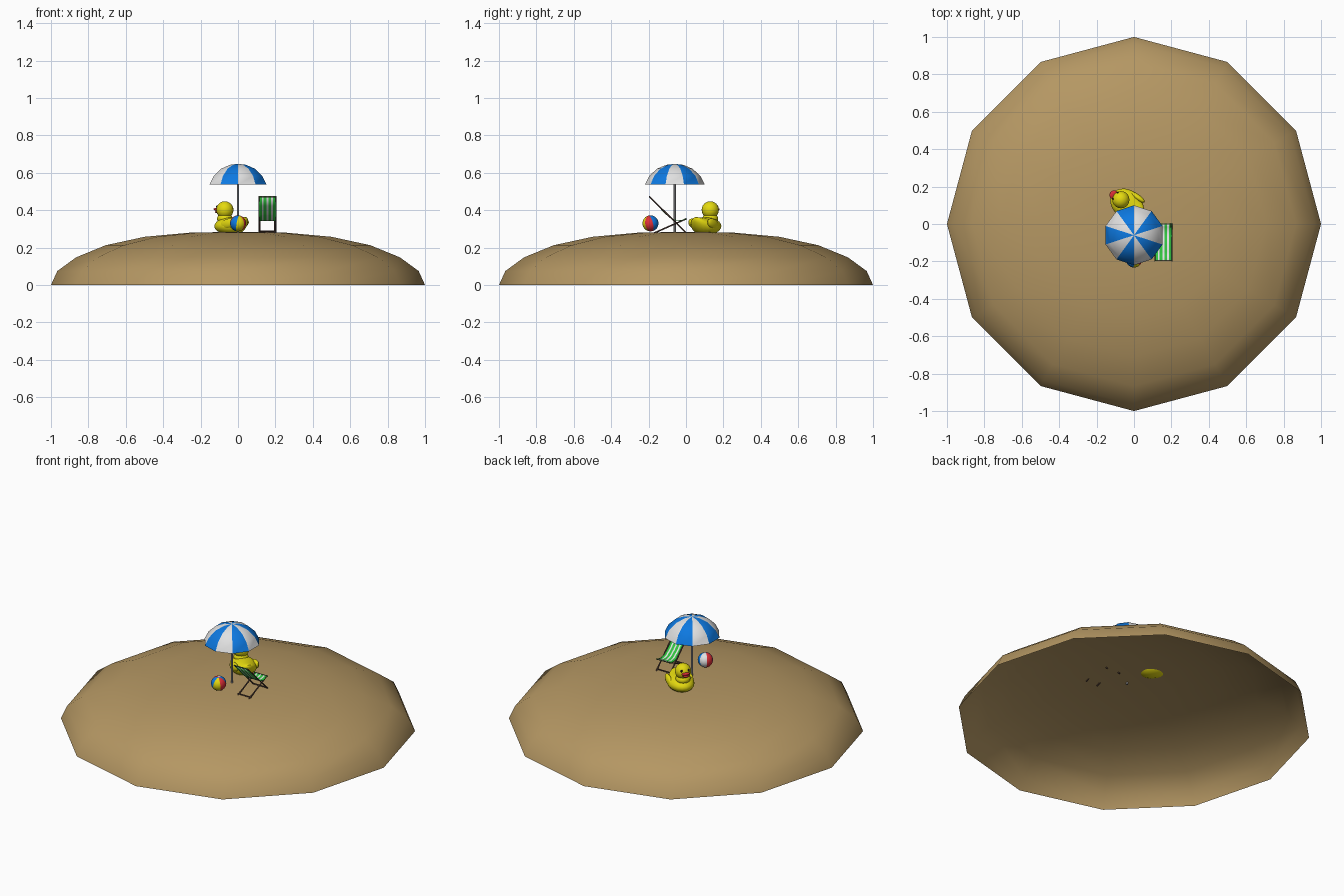
import bpy, bmesh, math
from mathutils import Vector, Matrix

if "Cube" in bpy.data.objects:
    bpy.data.objects.remove(bpy.data.objects["Cube"])


def mat(name, r, g, b):
    m = bpy.data.materials.new(name)
    m.diffuse_color = (r, g, b, 1)
    m.use_nodes = True
    m.node_tree.nodes["Principled BSDF"].inputs["Base Color"].default_value = m.diffuse_color
    return m


SAND = mat("sand", 0.46, 0.31, 0.125)
WHITE = mat("white", 0.75, 0.75, 0.75)
BLUE = mat("blue", 0.004, 0.19, 0.75)
YELLOW = mat("yellow", 0.78, 0.70, 0.005)
RED = mat("red", 0.75, 0.03, 0.04)
GREEN = mat("green", 0.03, 0.55, 0.05)
WOOD = mat("dark wood", 0.09, 0.05, 0.04)
GREY = mat("grey metal", 0.4, 0.4, 0.42)
BLACK = mat("black", 0.01, 0.01, 0.01)


def finish(name, bm, mats, loc=(0, 0, 0), angle=40):
    me = bpy.data.meshes.new(name)
    bm.to_mesh(me)
    bm.free()
    for m in mats:
        me.materials.append(m)
    ob = bpy.data.objects.new(name, me)
    ob.location = loc
    bpy.context.collection.objects.link(ob)
    if angle:
        bpy.ops.object.select_all(action='DESELECT')
        ob.select_set(True)
        bpy.context.view_layer.objects.active = ob
        bpy.ops.object.shade_smooth_by_angle(angle=math.radians(angle))
    return ob


def lathe(name, profile, n, mats, loc, rule=lambda j: 0, start=0.0, angle=40):
    """Turn (radius, z) points, listed bottom to top, around z."""
    bm = bmesh.new()
    rings = []
    for r, z in profile:
        if r == 0:
            rings.append([bm.verts.new((0, 0, z))] * n)
        else:
            rings.append([bm.verts.new((r * math.cos(start + 2 * math.pi * j / n),
                                        r * math.sin(start + 2 * math.pi * j / n), z))
                          for j in range(n)])
    for a, b in zip(rings, rings[1:]):
        for j in range(n):
            k = (j + 1) % n
            corners = list(dict.fromkeys((a[j], a[k], b[k], b[j])))
            bm.faces.new(corners).material_index = rule(j)
    return finish(name, bm, mats, loc, angle)


def rod(name, a, b, radius, material, sides=8):
    a, b = Vector(a), Vector(b)
    bm = bmesh.new()
    bmesh.ops.create_cone(bm, cap_ends=True, segments=sides, radius1=radius,
                          radius2=radius, depth=(b - a).length)
    rot = Vector((0, 0, 1)).rotation_difference(b - a).to_matrix().to_4x4()
    bmesh.ops.transform(bm, matrix=Matrix.Translation((a + b) / 2) @ rot, verts=bm.verts)
    return finish(name, bm, [material])


# Island: hollow twelve-sided dome
dome_z = (0, 0.075, 0.148, 0.213, 0.258, 0.28, 0.285)
lathe("island", [(math.cos(math.radians(15 * i)) if i < 6 else 0, z)
                 for i, z in enumerate(dome_z)], 12, [SAND], (0, 0, 0))

# Parasol: ten alternating panels on a pole
lathe("parasol_canopy", [(0.16, 0.537), (0.137, 0.583), (0.095, 0.622), (0.045, 0.643), (0, 0.648)],
      10, [WHITE, BLUE], (0, -0.06, 0), lambda j: j % 2, math.radians(270), 25)
rod("parasol_pole", (0, -0.06, 0.272), (0, -0.06, 0.645), 0.006, GREY)

# Beach ball: coloured wedges
R = 0.043
ball_profile = [(R * math.sin(math.pi * i / 12) if 0 < i < 12 else 0,
                 -R * math.cos(math.pi * i / 12)) for i in range(13)]
wedges = (0, 1, 2, 0, 3, 2)
ball = lathe("beach_ball", ball_profile, 24, [BLUE, YELLOW, RED, WHITE], (0, -0.19, 0.33),
             lambda j: wedges[j // 4], math.radians(200))
ball.rotation_euler = (math.radians(12), math.radians(8), 0)

# Deck chair frame: crossed rails on both sides, plus cross bars
XL, XR = 0.112, 0.203
for side, x, inner in (("left", XL, 0.006), ("right", XR, -0.006)):
    rod("chair_back_rail_" + side, (x, -0.197, 0.474), (x, 0.008, 0.272), 0.004, WOOD, 6)
    rod("chair_seat_rail_" + side, (x + inner, -0.182, 0.273), (x + inner, 0.003, 0.355),
        0.004, WOOD, 6)
for name, y, z in (("top", -0.195, 0.472), ("seat", 0, 0.354),
                   ("rear_foot", -0.16, 0.284), ("front_foot", -0.008, 0.288)):
    rod("chair_bar_" + name, (XL, y, z), (XR, y, z), 0.0035, WOOD, 6)

# Deck chair sling: sagging striped cloth
sag = [(-0.196, 0.476), (-0.15, 0.425), (-0.105, 0.379), (-0.07, 0.353),
       (-0.04, 0.346), (-0.015, 0.35), (0.002, 0.358)]
edges = [0]
for i in range(7):
    edges.append(edges[-1] + (2 if i % 2 == 0 else 1.2))
xs = [XL + 0.001 + (XR - XL - 0.002) * e / edges[-1] for e in edges]
bm = bmesh.new()
grid = [[bm.verts.new((x, y, z)) for x in xs] for y, z in sag]
for a, b in zip(grid, grid[1:]):
    for i in range(7):
        bm.faces.new((a[i], a[i + 1], b[i + 1], b[i])).material_index = i % 2
sling = finish("chair_sling", bm, [GREEN, WHITE])
thick = sling.modifiers.new("thickness", 'SOLIDIFY')
thick.thickness = 0.003

# Toy duck: built facing local +x, then turned as a whole
DUCK = Matrix.Translation((-0.035, 0.105, 0)) @ Matrix.Rotation(math.radians(145), 4, 'Z')


def blob(name, centre, size, material, pitch=0.0, shape=None):
    bm = bmesh.new()
    bmesh.ops.create_uvsphere(bm, u_segments=20, v_segments=12, radius=1)
    if shape:
        for v in bm.verts:
            v.co = shape(v.co)
    m = (DUCK @ Matrix.Translation(centre) @ Matrix.Rotation(pitch, 4, 'Y')
         @ Matrix.Diagonal((*size, 1)))
    bmesh.ops.transform(bm, matrix=m, verts=bm.verts)
    return finish(name, bm, [material])


def body_shape(co):
    # Lift and narrow the back end into a tail
    t = max(0, -co.x)
    return Vector((co.x, co.y * (1 - 0.25 * t ** 2), co.z + 0.85 * t ** 3))


blob("duck_body", (0, 0, 0.315), (0.1, 0.076, 0.047), YELLOW, 0, body_shape)
blob("duck_neck", (0.043, 0, 0.355), (0.042, 0.042, 0.03), YELLOW)
blob("duck_head", (0.043, 0, 0.402), (0.046, 0.046, 0.046), YELLOW)
for side in (-1, 1):
    blob("duck_wing", (-0.02, side * 0.062, 0.328), (0.05, 0.016, 0.026), YELLOW, 0.25)
    blob("duck_eye", (0.078, side * 0.021, 0.418), (0.006, 0.006, 0.008), BLACK)
blob("duck_beak_upper", (0.09, 0, 0.403), (0.022, 0.024, 0.008), RED, -0.2)
blob("duck_beak_lower", (0.086, 0, 0.393), (0.018, 0.02, 0.007), RED, 0.2)
